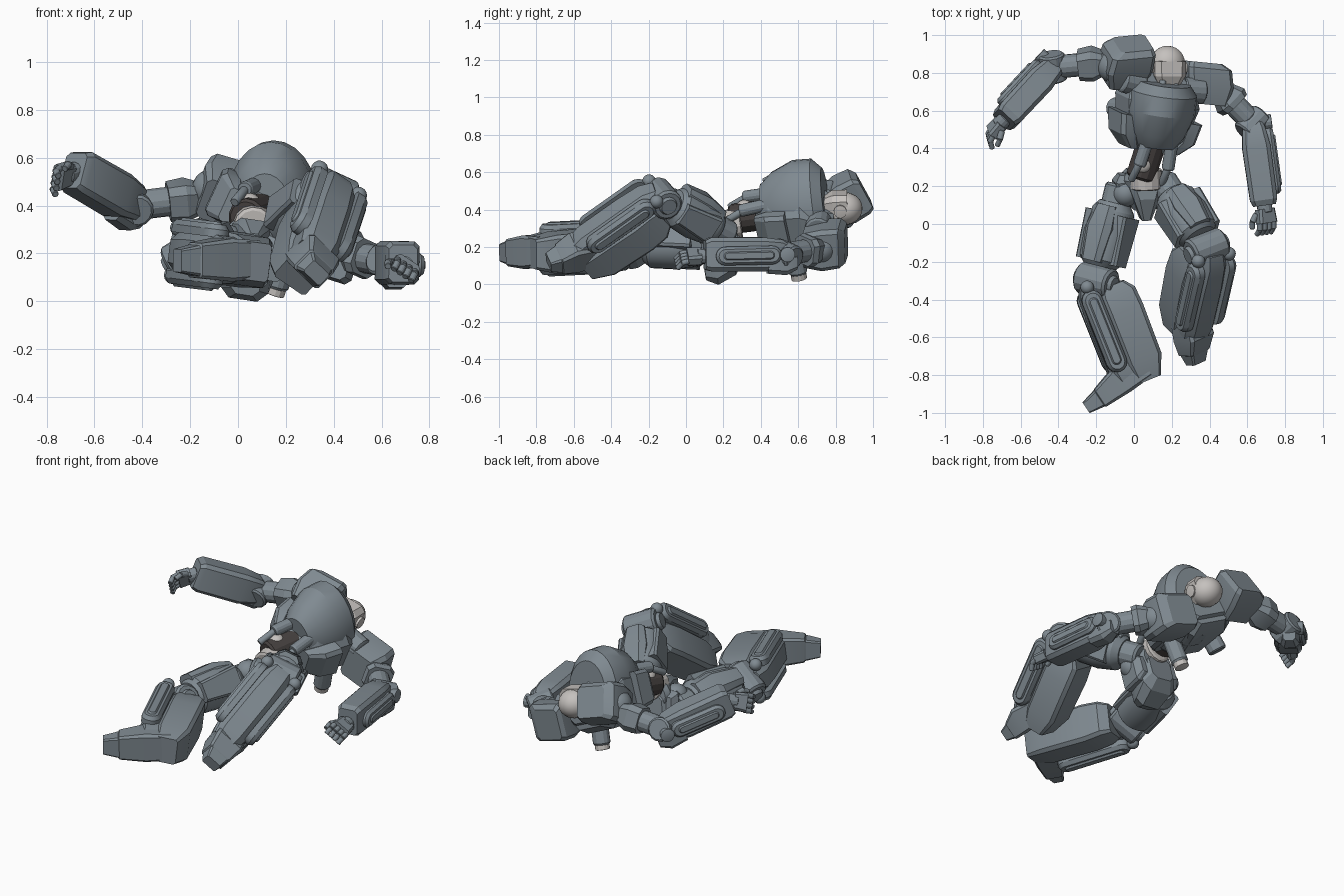
import bpy, bmesh, math
from mathutils import Vector as V, Matrix

cube = bpy.data.objects.get("Cube")
if cube:
    bpy.data.objects.remove(cube)


def material(name, rgb):
    m = bpy.data.materials.new(name)
    m.use_nodes = True
    m.diffuse_color = (*rgb, 1)
    m.node_tree.nodes["Principled BSDF"].inputs["Base Color"].default_value = (*rgb, 1)
    return m


STEEL = material("blue grey steel", (0.215, 0.255, 0.285))
PALE = material("pale grey", (0.56, 0.535, 0.515))
DARK = material("dark brown grey", (0.06, 0.052, 0.05))
made = []


# Local frames stand upright: x is the body's left, -y is its front, z is up
def frame(origin, up, front):
    u = V(up).normalized()
    f = V(front)
    f = (f - u * f.dot(u)).normalized()
    m = Matrix((u.cross(f), -f, u)).transposed().to_4x4()
    m.translation = V(origin)
    return m


def finish(name, bm, m, mat):
    bmesh.ops.recalc_face_normals(bm, faces=bm.faces)
    me = bpy.data.meshes.new(name)
    bm.to_mesh(me)
    bm.free()
    ob = bpy.data.objects.new(name, me)
    bpy.context.collection.objects.link(ob)
    ob.matrix_world = m
    me.materials.append(mat)
    made.append(ob)
    return ob


def skin(bm, rings):
    loops = [[bm.verts.new(p) for p in ring] for ring in rings]
    n = len(loops[0])
    for a, b in zip(loops, loops[1:]):
        for i in range(n):
            bm.faces.new((a[i], a[(i + 1) % n], b[(i + 1) % n], b[i]))
    bm.faces.new(loops[0])
    bm.faces.new(loops[-1])


# Armour block: sections are (height, half width, front depth, back depth, x shift)
def loft(name, m, sections, mat=STEEL, cut=0.2):
    rings = []
    for z, w, f, b, *sx in sections:
        x0 = sx[0] if sx else 0
        c = cut * min(2 * w, f + b)
        rings.append([(x0 + x, y, z) for x, y in (
            (-w, b - c), (-w, -f + c), (-w + c, -f), (w - c, -f),
            (w, -f + c), (w, b - c), (w - c, b), (-w + c, b))])
    bm = bmesh.new()
    skin(bm, rings)
    return finish(name, bm, m, mat)


# Turned part between two local points, with (fraction, radius) steps
def turned(name, m, p, q, steps, mat=STEEL, n=20, squash=1):
    p, q = V(p), V(q)
    d = q - p
    rot = d.to_track_quat("Z", "Y")
    rings = [[p + d * t + rot @ V((r * math.cos(a), r * squash * math.sin(a), 0))
              for a in (i * math.tau / n for i in range(n))] for t, r in steps]
    bm = bmesh.new()
    skin(bm, rings)
    return finish(name, bm, m, mat)


def rod(name, m, p, q, r, mat=STEEL):
    return turned(name, m, p, q, ((0, r * .85), (.06, r), (.94, r), (1, r * .85)), mat, 14)


def ball(name, m, p, r, mat=STEEL, scale=(1, 1, 1)):
    bm = bmesh.new()
    bmesh.ops.create_uvsphere(bm, u_segments=20, v_segments=12, radius=r,
                              matrix=Matrix.Translation(p) @ Matrix.Diagonal((*scale, 1)))
    return finish(name, bm, m, mat)


# Flat pod with round ends, lying on a limb's side
def pod(name, m, x0, x1, y, top, bottom, r):
    outline = []
    for zc, start in ((top - r, 0), (bottom + r, math.pi)):
        for i in range(9):
            a = start + math.pi * i / 8
            outline.append((math.cos(a), math.sin(a), zc))
    bm = bmesh.new()
    skin(bm, [[(x, y + r * k * c, zc + r * k * s) for c, s, zc in outline]
              for x, k in ((x0, 1), (x0 + (x1 - x0) * .6, 1), (x1, .72))])
    return finish(name, bm, m, STEEL)


# --- Torso ---
chest = frame((.12, .59, .375), (.2, .95, .12), (.42, -.15, .9))
loft("rib_cage", chest, [(-.2, .1, .08, .1), (-.12, .17, .12, .15), (.06, .21, .13, .17),
                         (.15, .19, .06, .16), (.22, .12, .02, .12)])
turned("breast_plate", chest, (.01, -.05, -.17), (-.01, -.04, .17),
       ((0, .14), (.2, .2), (.55, .25), (.85, .245), (1, .19)), n=24, squash=.74)
loft("collar", chest, [(.13, .13, .05, .12), (.22, .09, .02, .1)])
loft("back_pack", chest, [(-.1, .1, 0, .18), (.12, .15, 0, .19), (.2, .12, 0, .16)])
rod("left_thruster", chest, (.15, .1, -.02), (.175, .27, -.02), .05)
rod("left_thruster_nozzle", chest, (.174, .26, -.02), (.178, .3, -.02), .042, PALE)
rod("right_thruster", chest, (-.12, .1, -.02), (-.14, .23, -.04), .055)
for s, side in ((1, "left"), (-1, "right")):
    loft(side + "_rib_plate", chest, [(-.2, .03, .07, .08, s * .12), (-.13, .05, .1, .1, s * .17),
                                      (-.02, .05, .1, .12, s * .19)])
    rod(side + "_waist_piston", chest, (s * .07, -.11, -.12), (s * .085, -.1, -.28), .034)
    rod(side + "_waist_piston_rod", chest, (s * .085, -.1, -.26), (s * .09, -.05, -.37), .02)
    rod(side + "_neck_tube", chest, (s * .05, -.16, .07), (s * .035, -.06, .19), .018)
    rod(side + "_collar_bar", chest, (s * .12, 0, .14), (s * .24, 0, .15), .07)
rod("spine_column", chest, (0, -.02, -.14), (-.02, -.01, -.36), .08, DARK)
ball("belly_core", chest, (-.04, -.05, -.28), .05, PALE)
rod("neck", chest, (.01, .0, .16), (.02, -.01, .25), .06)

# --- Head ---
head = frame((.18, .845, .415), (.02, .9, .05), (.25, -.15, .9))
ball("head_dome", head, (0, .01, .005), .096, PALE, (.97, .9, .97))
loft("face_plate", head, [(-.105, .06, .06, .05), (-.06, .085, .08, .07), (.02, .085, .078, .06)], PALE)
for s, side in ((1, "left"), (-1, "right")):
    rod(side + "_ear", head, (s * .08, 0, -.02), (s * .1, 0, -.02), .035, PALE)

# --- Pelvis ---
hips = frame((.05, .19, .21), (-.02, .95, .15), (.15, -.15, .95))
rod("waist_ring", hips, (0, -.1, .01), (0, -.1, .12), .084, PALE)
turned("waist_base", hips, (0, -.04, .0), (0, -.04, .09), ((0, .1), (.6, .115), (1, .1)), squash=.9)
loft("pelvis_block", hips, [(-.11, .06, .06, .17), (-.05, .1, .08, .2), (.05, .12, .07, .16), (.1, .08, .05, .1)])
loft("crotch_guard", hips, [(-.16, .025, .1, .02), (-.04, .07, .14, .02), (.02, .09, .13, .02)])
for s, side in ((1, "left"), (-1, "right")):
    loft(side + "_hip_skirt", hips, [(-.08, .03, .05, .1, s * .11), (.04, .035, .07, .1, s * .12),
                                     (.08, .02, .04, .06, s * .11)])
    ball(side + "_hip_joint", hips, (s * .1, -.03, -.02), .07)


# --- Legs ---
def leg(side, hip, knee, ankle, toe, thigh_front, shin_front):
    hip, knee, ankle, toe = map(V, (hip, knee, ankle, toe))
    t = frame(hip, hip - knee, thigh_front)
    n = (hip - knee).length
    rod(side + "_hip_post", t, (0, 0, .02), (0, 0, -.2), .075)
    turned(side + "_thigh", t, (0, 0, -.08), (0, 0, -n + .08),
           ((0, .085), (.12, .115), (.5, .13), (.9, .12), (1, .09)), squash=.95)
    loft(side + "_thigh_plate", t, [(-n + .1, .06, .13, .05), (-.22, .08, .138, .05), (-.1, .06, .11, .05)])
    for e in (1, -1):
        loft(side + "_thigh_side", t, [(-n + .1, .03, .06, .06, e * .1), (-.14, .03, .08, .08, e * .1)])
    rod(side + "_knee_axle", t, (-.1, 0, -n), (.1, 0, -n), .085)
    rod(side + "_knee_hub", t, (-.12, 0, -n), (.12, 0, -n), .05)
    m = frame(knee, knee - ankle, shin_front)
    k = (knee - ankle).length
    loft(side + "_shin", m, [(-k - .01, .08, .11, .06), (-k + .05, .09, .125, .06), (-.2, .09, .125, .06),
                             (-.06, .08, .12, .04), (.01, .06, .09, 0)])
    loft(side + "_calf", m, [(-k - .05, .08, .0, .125), (-k + .06, .105, .02, .17), (-.2, .115, .02, .175),
                             (-.1, .105, .02, .17), (-.05, .09, .0, .13)], cut=.1)
    for e in (1, -1):
        pod(side + "_shin_pod", m, e * .08, e * .135, -.072, -.03, -k + .05, .055)
        pod(side + "_shin_pod_lid", m, e * .12, e * .145, -.072, -.07, -k + .09, .026)
        ball(side + "_knee_bolt", m, (e * .1, -.07, -.01), .036)
    # Foot: tapered wedge from the ankle to the toe
    f = frame(ankle, ankle - toe, knee - ankle)
    h = (toe - ankle).length
    loft(side + "_foot", f, [(-h, .048, .03, .035), (-h * .72, .064, .05, .05), (-h * .7, .073, .055, .055),
                             (-.06, .09, .1, .06), (.08, .08, .08, .055)], cut=.1)


leg("left", (.16, .22, .27), (.385, -.13, .46), (.29, -.54, .17), (.33, -.735, .12),
    (.25, .3, .8), (.55, -.45, .65))
leg("right", (-.08, .19, .21), (-.2, -.3, .2), (0, -.8, .175), (-.255, -.97, .17),
    (-.5, 0, .8), (-.92, -.37, .12))


# --- Arms ---
def arm(side, s, shoulder, elbow, wrist, pad_at, pad_up, pad_front, arm_front, fore_front, curl, roll):
    shoulder, elbow, wrist = map(V, (shoulder, elbow, wrist))
    p = frame(pad_at, pad_up, pad_front)
    loft(side + "_shoulder_pad", p, [(-.12, .1, .09, .1, s * .02), (-.02, .125, .115, .115, s * .015),
                                     (.07, .12, .115, .105), (.1, .09, .09, .09, -s * .02)], cut=.1)
    ball(side + "_shoulder_ball", p, (s * .08, 0, -.03), .085)
    t = frame(shoulder, shoulder - elbow, arm_front)
    n = (shoulder - elbow).length
    rod(side + "_upper_arm", t, (0, 0, 0), (0, 0, -n + .03), .062)
    loft(side + "_upper_arm_plate", t, [(-n + .14, .075, .075, .075), (-.12, .085, .08, .08), (-.06, .06, .06, .06)])
    rod(side + "_elbow_axle", t, (-.075, 0, -n), (.075, 0, -n), .07)
    m = frame(elbow, elbow - wrist, fore_front)
    k = (elbow - wrist).length
    loft(side + "_forearm", m, [(-k, .06, .085, .07), (-k + .03, .072, .1, .08), (-.12, .075, .095, .088),
                                (-.02, .06, .08, .07), (.03, .04, .05, .05)], cut=.14)
    pod(side + "_forearm_pod", m, s * .06, s * .1, 0, -.03, -k + .05, .05)
    pod(side + "_forearm_lid", m, s * .09, s * .108, 0, -.07, -k + .09, .022)
    loft(side + "_elbow_guard", m, [(-.1, .05, .0, .1, s * .02), (0, .055, 0, .11, s * .02), (.06, .035, 0, .08, s * .02)])
    rod(side + "_elbow_bolt", m, (s * .06, 0, 0), (s * .1, 0, 0), .04)
    # Hand with two-jointed fingers
    h = m @ Matrix.Translation((0, 0, -k)) @ Matrix.Rotation(curl, 4, "X") @ Matrix.Rotation(roll, 4, "Z")
    rod(side + "_wrist", h, (0, 0, .02), (0, 0, -.04), .04)
    loft(side + "_palm", h, [(-.095, .03, .056, .056), (-.02, .032, .05, .05)])
    for i in range(4):
        y = -.043 + i * .029
        rod(side + "_finger_base", h, (0, y, -.09), (-s * .01, y, -.13), .015)
        rod(side + "_finger_tip", h, (-s * .01, y, -.125), (-s * .045, y, -.15), .014)
    rod(side + "_thumb_base", h, (-s * .015, -.045, -.04), (-s * .03, -.07, -.08), .017)
    rod(side + "_thumb_tip", h, (-s * .03, -.07, -.075), (-s * .045, -.066, -.115), .014)


arm("left", 1, (.43, .74, .2), (.63, .53, .16), (.69, .1, .15), (.37, .755, .215), (.1, 1, 0), (.3, 0, .95),
    (.2, .2, .9), (0, .1, 1), 0, -1)
arm("right", -1, (-.1, .86, .44), (-.43, .83, .4), (-.69, .55, .54), (-.03, .865, .46), (.05, .85, .45), (.3, -.45, .85),
    (.1, -.3, .9), (.2, .2, .95), .6, .4)

# Smooth the round parts and keep hard edges
bpy.ops.object.select_all(action="DESELECT")
for ob in made:
    ob.select_set(True)
bpy.context.view_layer.objects.active = made[0]
bpy.ops.object.shade_smooth_by_angle(angle=math.radians(24))
